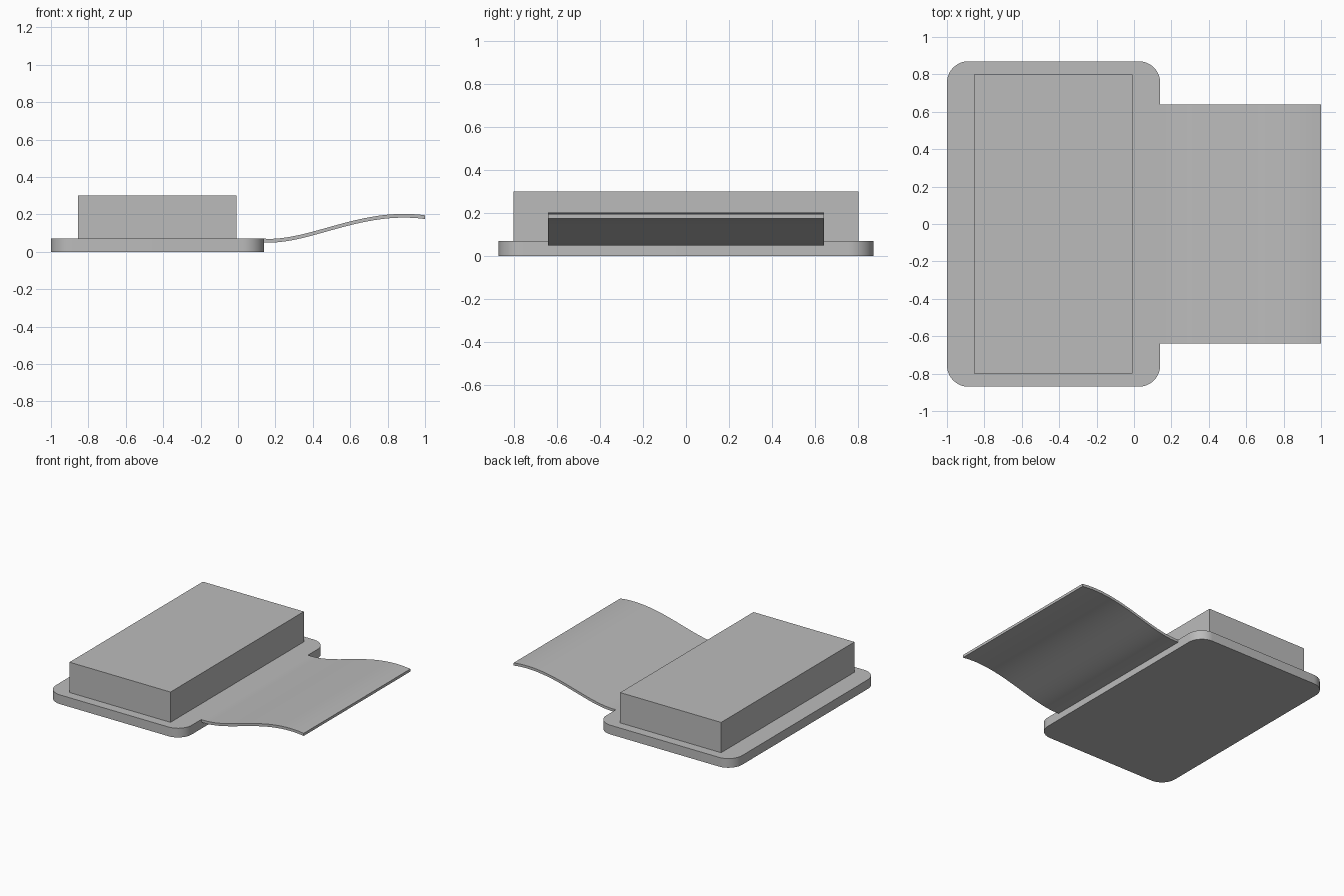
import bpy
import bmesh
from math import cos, sin, pi
from mathutils import Vector

old = bpy.data.objects.get("Cube")
if old:
    bpy.data.objects.remove(old, do_unlink=True)

grey = bpy.data.materials.new("plain_grey")
grey.use_nodes = True
colour = (0.5, 0.5, 0.5, 1)
grey.diffuse_color = colour
grey.node_tree.nodes["Principled BSDF"].inputs["Base Color"].default_value = colour


def extrude_outline(name, outline, direction, smooth=False):
    """Solid made by extruding a closed outline along a direction."""
    bm = bmesh.new()
    face = bm.faces.new([bm.verts.new(p) for p in outline])
    result = bmesh.ops.extrude_face_region(bm, geom=[face], use_keep_orig=True)
    moved = [g for g in result["geom"] if isinstance(g, bmesh.types.BMVert)]
    bmesh.ops.translate(bm, verts=moved, vec=direction)
    bmesh.ops.recalc_face_normals(bm, faces=bm.faces)
    mesh = bpy.data.meshes.new(name)
    bm.to_mesh(mesh)
    bm.free()
    mesh.materials.append(grey)
    obj = bpy.data.objects.new(name, mesh)
    bpy.context.collection.objects.link(obj)
    if smooth:
        bpy.ops.object.select_all(action='DESELECT')
        obj.select_set(True)
        bpy.context.view_layer.objects.active = obj
        bpy.ops.object.shade_smooth_by_angle(angle=pi / 6)
    return obj


def rounded_rectangle(centre_x, half_x, half_y, radius, steps=12):
    points = []
    for corner, (sx, sy) in enumerate([(1, 1), (-1, 1), (-1, -1), (1, -1)]):
        for i in range(steps + 1):
            a = (corner + i / steps) * pi / 2
            points.append((centre_x + sx * (half_x - radius) + radius * cos(a),
                           sy * (half_y - radius) + radius * sin(a), 0))
    return points


# Base plate with rounded corners
extrude_outline("base_plate", rounded_rectangle(-0.43, 0.57, 0.87, 0.115),
                (0, 0, 0.07), smooth=True)

# Rectangular block on the plate
x0, x1, y = -0.855, -0.007, 0.8
extrude_outline("top_block", [(x0, -y, 0.07), (x1, -y, 0.07), (x1, y, 0.07), (x0, y, 0.07)],
                (0, 0, 0.23))

# Thin wavy flap, its side profile swept across the width
start, pull_a, pull_b, end = [Vector(p) for p in
                              [(0.14, -0.64, 0.06), (0.38, -0.64, 0.045),
                               (0.66, -0.64, 0.232), (1, -0.64, 0.185)]]
steps = 32
middle = []
for i in range(steps + 1):
    t = i / steps
    u = 1 - t
    middle.append(start * u**3 + pull_a * 3 * u * u * t + pull_b * 3 * u * t * t + end * t**3)
half = Vector((0, 0, 0.01))
extrude_outline("wavy_flap", [p - half for p in middle] + [p + half for p in reversed(middle)],
                (0, 1.28, 0), smooth=True)
